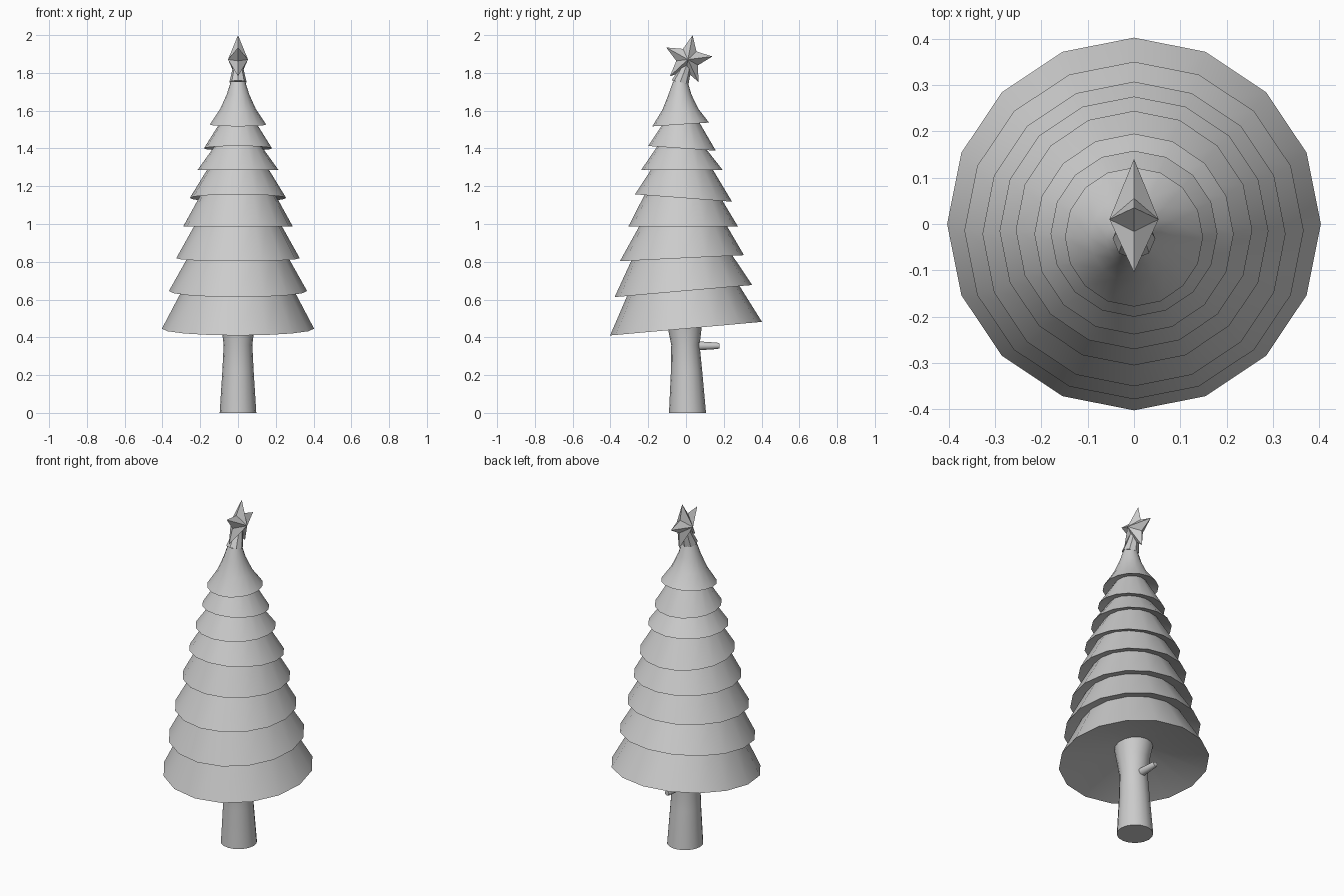
import bpy, bmesh
from math import pi, sin, cos, radians
from mathutils import Vector

if "Cube" in bpy.data.objects:
    bpy.data.objects.remove(bpy.data.objects["Cube"])


def finish(name, bm, smooth=True):
    bmesh.ops.recalc_face_normals(bm, faces=bm.faces)
    me = bpy.data.meshes.new(name)
    bm.to_mesh(me)
    bm.free()
    ob = bpy.data.objects.new(name, me)
    bpy.context.collection.objects.link(ob)
    if smooth:
        bpy.ops.object.select_all(action='DESELECT')
        ob.select_set(True)
        bpy.context.view_layer.objects.active = ob
        bpy.ops.object.shade_smooth_by_angle(angle=radians(35))
    return ob


def loft(name, rings, sides, smooth=True):
    """Skin through closed rings of points, capped at both ends."""
    bm = bmesh.new()
    loops = [[bm.verts.new(p) for p in ring] for ring in rings]
    for a, b in zip(loops, loops[1:]):
        for i in range(sides):
            j = (i + 1) % sides
            bm.faces.new((a[i], a[j], b[j], b[i]))
    bm.faces.new(loops[0][::-1])
    bm.faces.new(loops[-1])
    return finish(name, bm, smooth)


def ring(rx, y0, z0, y1, z1, sides=16):
    """Ring of half width rx whose front point is (y0, z0) and back point (y1, z1)."""
    pts = []
    for i in range(sides):
        a = 2 * pi * i / sides
        t = (1 + sin(a)) / 2
        pts.append(Vector((rx * cos(a), y0 + (y1 - y0) * t, z0 + (z1 - z0) * t)))
    return pts


# foliage: tilted tier rims, half width, front y z, back y z, then inner radius above
tiers = [
    (.403, -.402, .41, .402, .482, .298),
    (.366, -.378, .613, .350, .677, .268),
    (.327, -.350, .803, .307, .835, .233),
    (.290, -.305, .987, .275, .987, .207),
    (.255, -.270, 1.157, .244, 1.118, .165),
    (.215, -.238, 1.285, .195, 1.285, .132),
    (.180, -.200, 1.413, .158, 1.388, .101),
    (.149, -.178, 1.517, .122, 1.537, 0),
]
# hollow underside rises towards the trunk
rings = [ring(.10, -.10, .525, .10, .545)]
for k, (r, y0, z0, y1, z1, inner) in enumerate(tiers):
    rim = ring(r, y0, z0, y1, z1)
    rings.append(rim)
    if k + 1 < len(tiers):
        nxt = tiers[k + 1]
        mid = (nxt[1] + nxt[3]) / 2
        slope = (nxt[4] - nxt[2]) / (nxt[3] - nxt[1])
        zm = (nxt[2] + nxt[4]) / 2
        top = ring(inner, mid - inner, zm - slope * inner, mid + inner, zm + slope * inner)
        # each tier runs on a little way up inside the next one
        rings.append([a.lerp(b, 1.16) for a, b in zip(rim, top)])
rings += [ring(.095, -.125, 1.605, .065, 1.61),
          ring(.060, -.093, 1.685, .029, 1.685),
          ring(.038, -.068, 1.755, .008, 1.755)]
loft("foliage", rings, 16)

# trunk, flared at foot and crown
loft("trunk", [ring(.097, -.09, 0, .106, 0),
               ring(.083, -.08, .22, .086, .22),
               ring(.076, -.078, .36, .072, .36),
               ring(.088, -.098, .46, .084, .46),
               ring(.105, -.115, .555, .105, .555)], 16)

# branch stub at the back
stub = []
for y, z, r in ((.04, .355, .025), (.09, .355, .022), (.165, .355, .017), (.178, .355, .013)):
    stub.append([(r * cos(2 * pi * i / 12), y, z + r * sin(2 * pi * i / 12)) for i in range(12)])
loft("branch_stub", stub, 12)

# star socket
loft("star_socket", [ring(.046, -.076, 1.760, .014, 1.742, 8),
                     ring(.035, -.050, 1.80, .022, 1.79, 8),
                     ring(.026, -.022, 1.845, .028, 1.837, 8)], 8, False)

# five-pointed star
bm = bmesh.new()
cy, cz = .01, 1.871
outline = []
for i in range(10):
    a = radians(79 + 36 * i)
    r = .062 if i % 2 else .131
    outline.append(bm.verts.new((0, cy + r * cos(a), cz + r * sin(a))))
for x in (-.053, .053):
    peak = bm.verts.new((x, cy, cz))
    for i in range(10):
        bm.faces.new((outline[i], outline[(i + 1) % 10], peak))
finish("star", bm, False)
